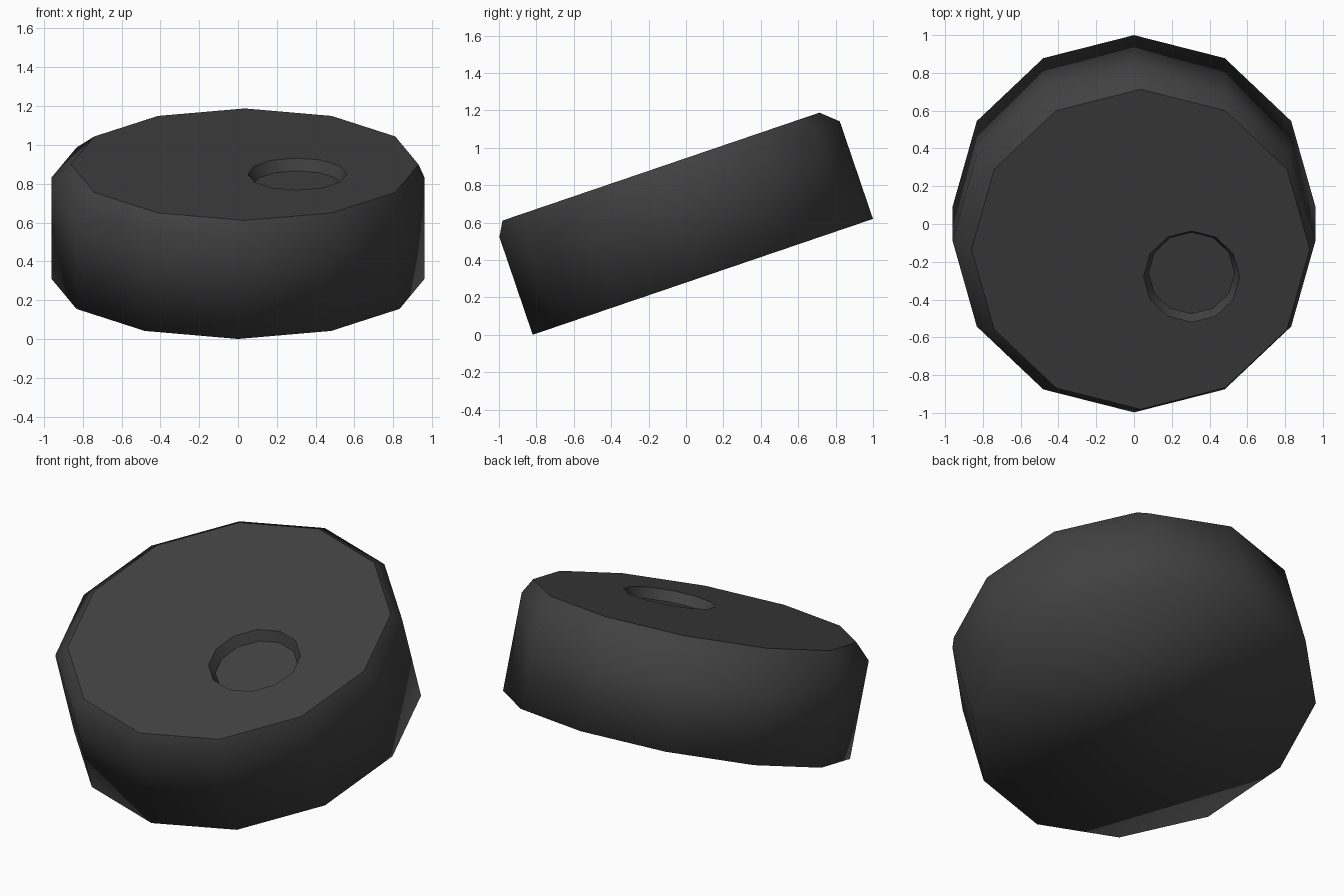
import bpy, bmesh
from math import sin, cos, pi, radians
from mathutils import Matrix

SIDES = 12

cube = bpy.data.objects.get("Cube")
if cube:
    bpy.data.objects.remove(cube, do_unlink=True)

# Single dark rubber-like colour
mat = bpy.data.materials.new("dark_grey")
mat.use_nodes = True
grey = (0.053, 0.053, 0.053, 1)
mat.diffuse_color = grey
bsdf = next(n for n in mat.node_tree.nodes if n.type == 'BSDF_PRINCIPLED')
bsdf.inputs["Base Color"].default_value = grey
bsdf.inputs["Roughness"].default_value = 0.8


def ring(bm, x, y, z, r):
    """Add a loop of vertices around a centre point."""
    return [bm.verts.new((x + r * sin(2 * pi * i / SIDES),
                          y + r * cos(2 * pi * i / SIDES), z))
            for i in range(SIDES)]


def bridge(bm, low, high):
    """Join two loops with quads."""
    for i in range(SIDES):
        j = (i + 1) % SIDES
        bm.faces.new((low[i], low[j], high[j], high[i]))


bm = bmesh.new()
bottom = ring(bm, 0, 0, 0, 0.961)
shoulder = ring(bm, 0, 0, 0.551, 0.961)
rim = ring(bm, 0.035, -0.022, 0.63, 0.895)
# Finger dimple set off-centre into the flat top
dimple = ring(bm, 0.305, -0.175, 0.63, 0.255)
dimple_floor = ring(bm, 0.305, -0.175, 0.57, 0.228)

loops = [bottom, shoulder, rim, dimple, dimple_floor]
for low, high in zip(loops, loops[1:]):
    bridge(bm, low, high)
bm.faces.new(bottom)
bm.faces.new(dimple_floor)
bmesh.ops.recalc_face_normals(bm, faces=bm.faces[:])

# Smooth body, crisp borders around the top face and the dimple
for f in bm.faces:
    f.smooth = True
for loop in (rim, dimple, dimple_floor):
    for i in range(SIDES):
        bm.edges.get((loop[i], loop[(i + 1) % SIDES])).smooth = False

# Lean the whole disc forward so it rests on its front edge
bm.transform(Matrix.Translation((0, 0.09, 0.31)) @ Matrix.Rotation(radians(18.8), 4, 'X'))

mesh = bpy.data.meshes.new("tilted_dial")
bm.to_mesh(mesh)
bm.free()
mesh.materials.append(mat)
dial = bpy.data.objects.new("tilted_dial", mesh)
bpy.context.collection.objects.link(dial)
